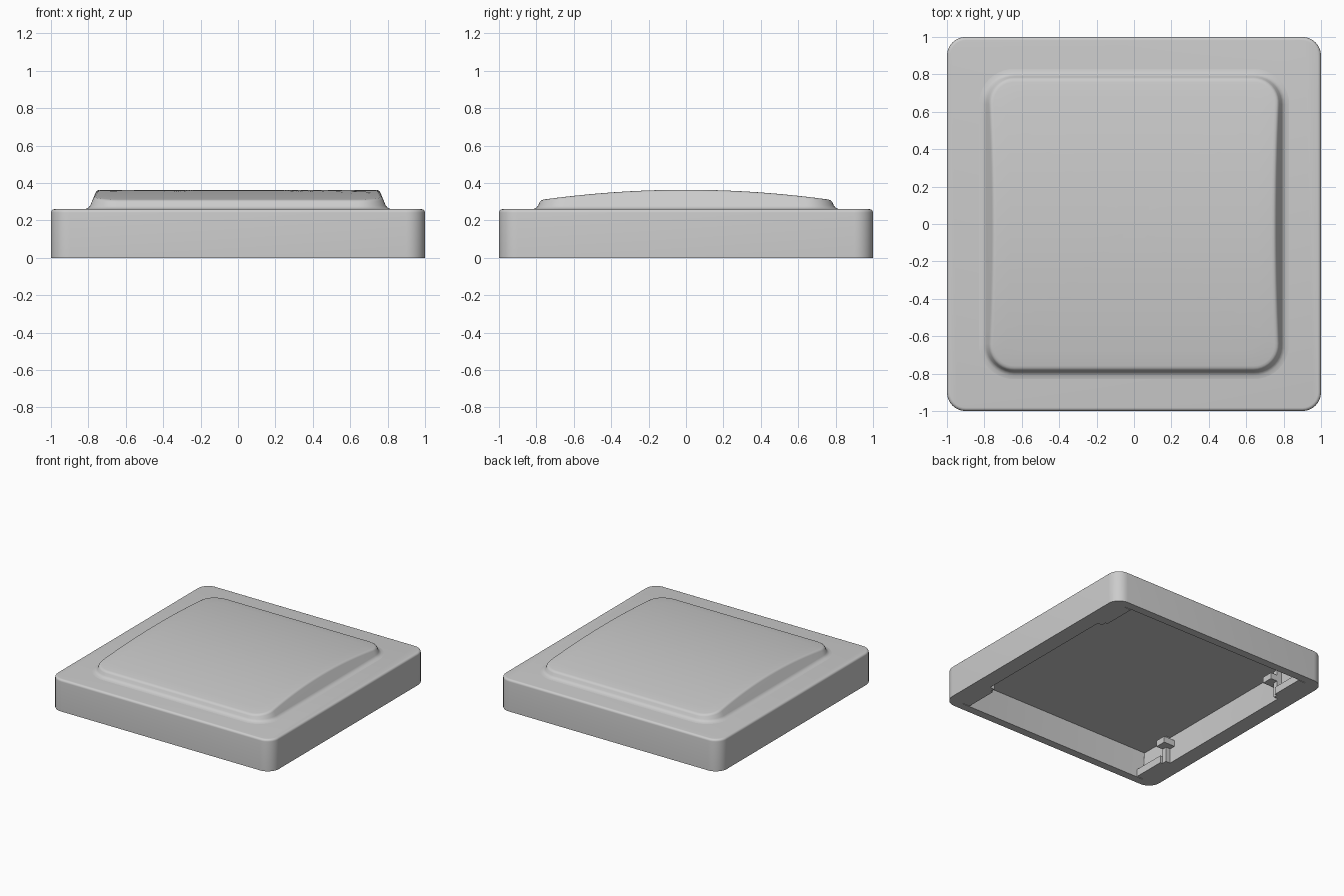
import bpy, bmesh, math
from mathutils import Vector

cube = bpy.data.objects.get("Cube")
if cube:
    bpy.data.objects.remove(cube)

grey = bpy.data.materials.new("light_grey")
grey.use_nodes = True
COLOUR = (0.6, 0.6, 0.6, 1)
grey.diffuse_color = COLOUR
grey.node_tree.nodes["Principled BSDF"].inputs["Base Color"].default_value = COLOUR


def outline(hx, hy, r, straight=1, arc=8):
    """Rounded rectangle as (point, outward normal) pairs."""
    pts = []
    signs = [(1, 1), (-1, 1), (-1, -1), (1, -1)]
    for i, (sx, sy) in enumerate(signs):
        centre = Vector((sx * (hx - r), sy * (hy - r)))
        for k in range(arc + 1):
            a = math.pi / 2 * (i + k / arc)
            n = Vector((math.cos(a), math.sin(a)))
            pts.append((centre + n * r, n))
        nx, ny = signs[(i + 1) % 4]
        start, n = pts[-1]
        end = Vector((nx * (hx - r), ny * (hy - r))) + n * r
        for k in range(1, straight):
            pts.append((start.lerp(end, k / straight), n))
    return pts


def finish(name, bm):
    bmesh.ops.recalc_face_normals(bm, faces=bm.faces)
    mesh = bpy.data.meshes.new(name)
    bm.to_mesh(mesh)
    bm.free()
    mesh.materials.append(grey)
    ob = bpy.data.objects.new(name, mesh)
    bpy.context.collection.objects.link(ob)
    bpy.ops.object.select_all(action="DESELECT")
    ob.select_set(True)
    bpy.context.view_layer.objects.active = ob
    bpy.ops.object.shade_smooth_by_angle(angle=math.radians(35))
    return ob


def loft(name, rings, apex=None):
    """Skin a stack of rings; cap the ends, the last with a point if given."""
    bm = bmesh.new()
    rows = [[bm.verts.new(p) for p in ring] for ring in rings]
    count = len(rows[0])
    for a, b in zip(rows, rows[1:]):
        for i in range(count):
            j = (i + 1) % count
            bm.faces.new((a[i], a[j], b[j], b[i]))
    bm.faces.new(rows[0])
    if apex is None:
        bm.faces.new(rows[-1])
    else:
        tip = bm.verts.new(apex)
        for i in range(count):
            bm.faces.new((rows[-1][i], rows[-1][(i + 1) % count], tip))
    return finish(name, bm)


def box(name, lo, hi):
    bm = bmesh.new()
    bmesh.ops.create_cube(bm, size=1)
    for v in bm.verts:
        v.co = [(l + h) / 2 + c * (h - l) for l, h, c in zip(lo, hi, v.co)]
    return finish(name, bm)


def flat_ring(hx, hy, r, z):
    return [(p.x, p.y, z) for p, n in outline(hx, hy, r)]


# Hollow body: rounded top edge, outer wall, rim and inner cavity
TOP, EDGE = 0.26, 0.018
body = []
for k in range(6):
    a = math.pi / 2 * k / 5
    inset = EDGE * (1 - math.sin(a))
    body.append(flat_ring(1 - inset, 1 - inset, 0.1 - inset, TOP - EDGE + EDGE * math.cos(a)))
body.append(flat_ring(1, 1, 0.1, 0))
body.append(flat_ring(0.87, 0.935, 0.004, 0))
body.append(flat_ring(0.87, 0.915, 0.004, 0.215))
loft("body", body)


# Raised pad: flared foot, sloping wall, arched top
def crown(y):
    return 0.364 - 0.09 * y * y


FOOT, SLOPE = 0.28, 0.42
base = outline(0.79, 0.79, 0.15, straight=16, arc=10)
pad = []
for out, z in [(0.04, 0.25), (0.04, 0.26), (0.02, 0.263), (0.008, 0.27), (0, FOOT)]:
    pad.append([(*(p + n * out), z) for p, n in base])
for extra, drop in [(0, 0.012), (0.003, 0.005), (0.009, 0.001), (0.02, 0)]:
    ring = []
    for p, n in base:
        q = p - n * (SLOPE * (crown(p.y) - FOOT - drop) + extra)
        ring.append((q.x, q.y, crown(q.y) - drop))
    pad.append(ring)
edge = pad[-1]
for k in range(9, 0, -1):
    pad.append([(x * k / 10, y * k / 10, crown(y * k / 10)) for x, y, z in edge])
loft("pad", pad, apex=(0, 0, crown(0)))

# Corner lips and snap tabs inside the cavity
for sx, side in ((1, "left"), (-1, "right")):
    for sy, end in ((1, "back"), (-1, "front")):
        def corner(name, x0, x1, y0, y1, z0, z1):
            xs, ys = sorted((sx * x0, sx * x1)), sorted((sy * y0, sy * y1))
            box(f"{name}_{end}_{side}", (xs[0], ys[0], z0), (xs[1], ys[1], z1))
        corner("corner_lip", 0.81, 0.87, 0.66, 0.93, 0, 0.06)
        corner("snap_post", 0.83, 0.87, 0.62, 0.66, 0, 0.215)
        corner("snap_tab", 0.77, 0.87, 0.57, 0.66, 0.12, 0.17)
